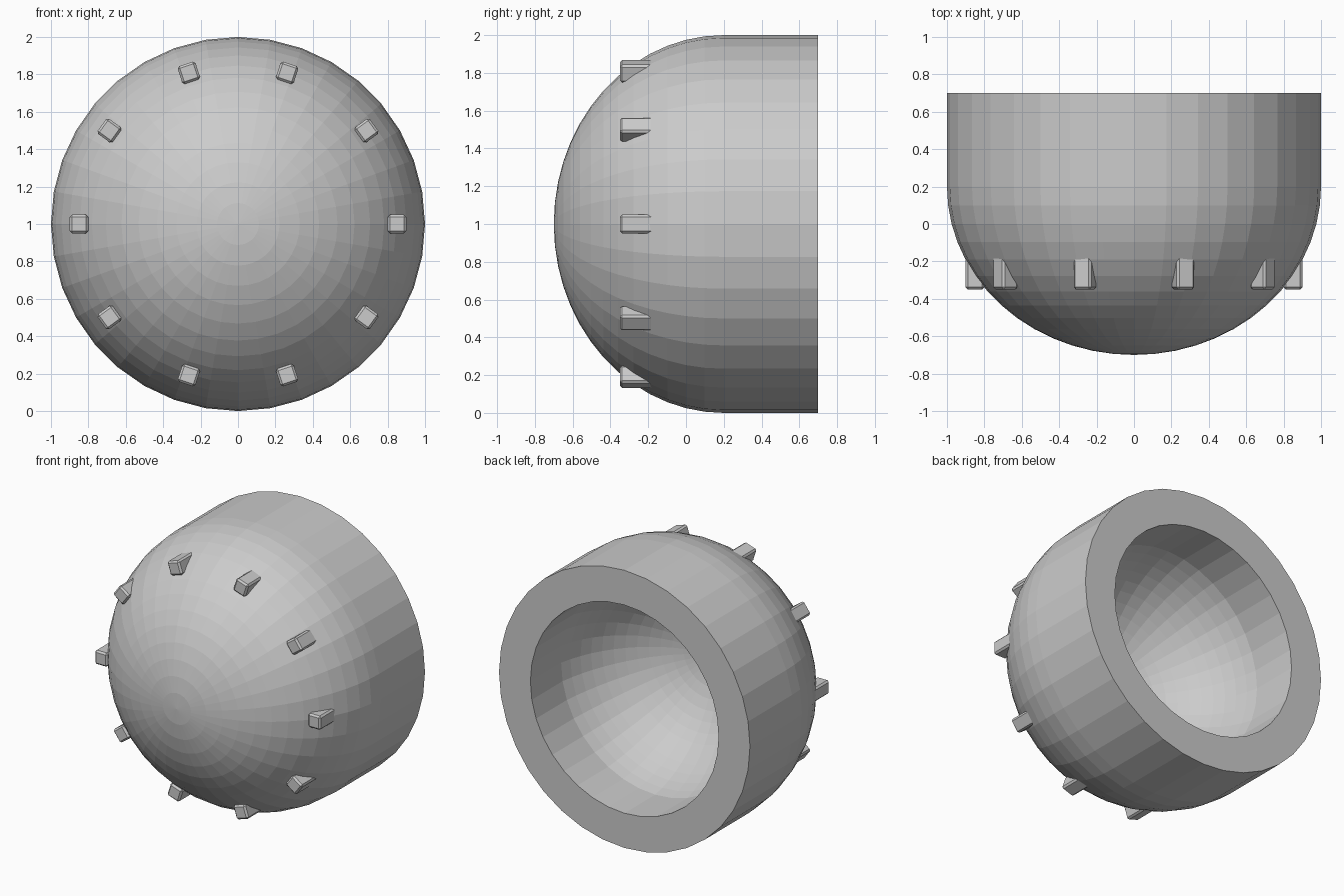
import bpy, bmesh
from math import sin, cos, pi, radians
from mathutils import Matrix

if "Cube" in bpy.data.objects:
    bpy.data.objects.remove(bpy.data.objects["Cube"])

SIDES = 36
STEPS = 14


def make_object(name, bm):
    bmesh.ops.recalc_face_normals(bm, faces=bm.faces[:])
    mesh = bpy.data.meshes.new(name)
    bm.to_mesh(mesh)
    bm.free()
    obj = bpy.data.objects.new(name, mesh)
    bpy.context.collection.objects.link(obj)
    return obj


def lathe(name, profile):
    """Revolve (radius, y) points around the y axis through z = 1."""
    bm = bmesh.new()
    rings = []
    for r, y in profile:
        if r < 1e-5:
            rings.append([bm.verts.new((0, y, 1))])
        else:
            rings.append([bm.verts.new((r * cos(2 * pi * i / SIDES), y,
                                        1 + r * sin(2 * pi * i / SIDES)))
                          for i in range(SIDES)])
    for a, b in zip(rings, rings[1:]):
        for i in range(SIDES):
            j = (i + 1) % SIDES
            quad = [a[i % len(a)], a[j % len(a)], b[j % len(b)], b[i % len(b)]]
            bm.faces.new(list(dict.fromkeys(quad)))
    return make_object(name, bm)


# Domed shell: outer dome, straight wall, flat rim, bored hole, inner dome
profile = []
for k in range(STEPS + 1):
    t = 0.5 * pi * k / STEPS
    profile.append((sin(t), 0.2 - 0.9 * cos(t)))
profile += [(1.0, 0.7), (0.75, 0.7)]
start = radians(12)
for k in range(STEPS + 1):
    t = start + (0.5 * pi - start) * k / STEPS
    depth = (sin(t) - sin(start)) / (1 - sin(start))
    r = 0.75 * cos(t) / cos(start)
    profile.append((r if k < STEPS else 0, 0.35 - 0.67 * depth))
lathe("domed_shell", profile)

# Ring of ten small studs standing out of the dome
for k in range(10):
    angle = k * pi / 5
    bm = bmesh.new()
    bmesh.ops.create_cube(bm, size=1)
    bmesh.ops.scale(bm, vec=(0.1, 0.19, 0.1), verts=bm.verts)
    bmesh.ops.bevel(bm, geom=bm.edges[:], offset=0.012, segments=1, affect='EDGES')
    place = (Matrix.Translation((0, 0, 1)) @ Matrix.Rotation(angle, 4, 'Y')
             @ Matrix.Translation((0.85, -0.255, 0)))
    bmesh.ops.transform(bm, matrix=place, verts=bm.verts)
    make_object(f"stud_{k + 1}", bm)
